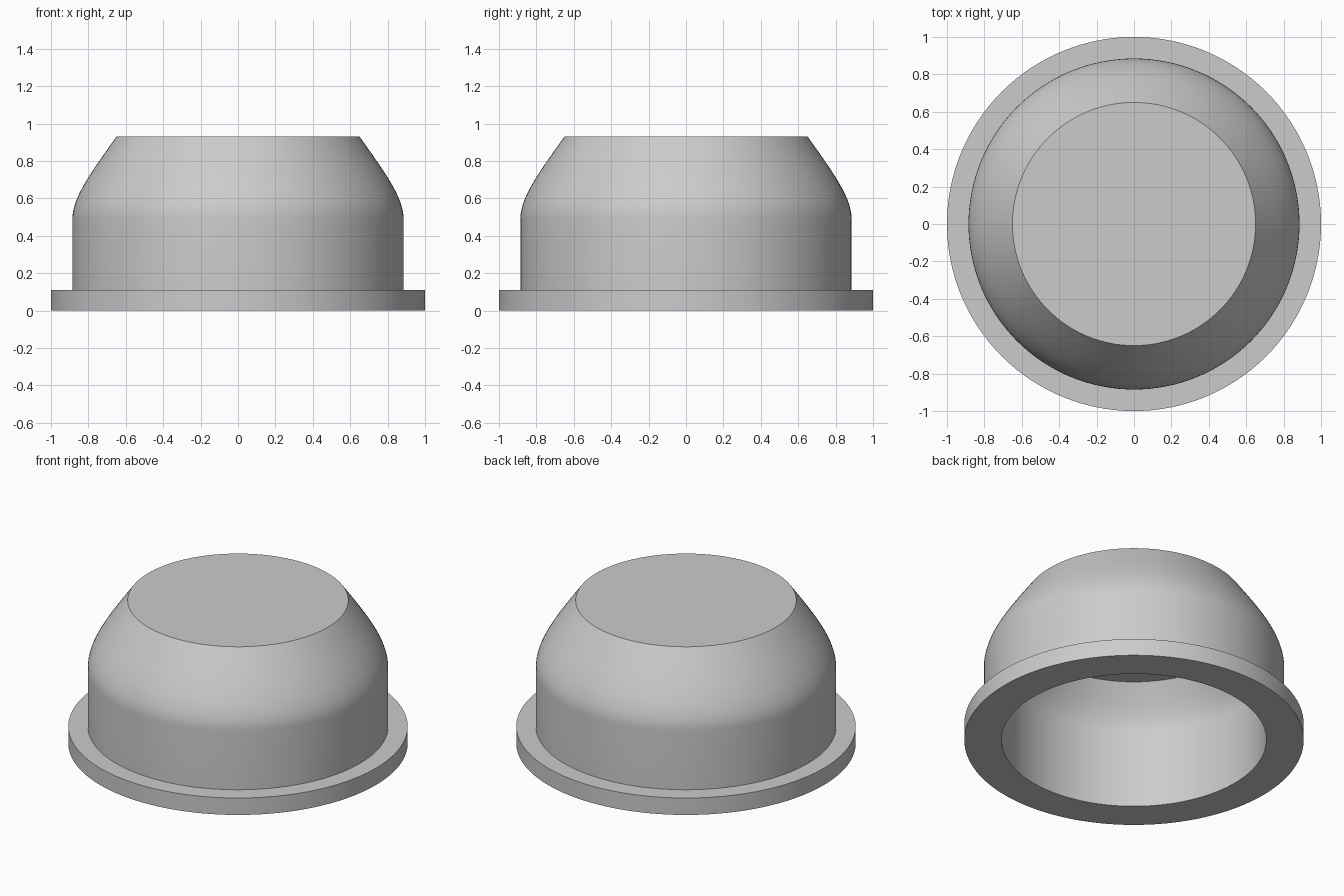
import bpy
import bmesh
import math
from mathutils import Vector
from mathutils.geometry import interpolate_bezier

SEGMENTS = 128

default = bpy.data.objects.get("Cube")
if default:
    bpy.data.objects.remove(default, do_unlink=True)

# Single plain grey material
grey = bpy.data.materials.new("light_grey")
grey.use_nodes = True
grey.diffuse_color = (0.6, 0.6, 0.6, 1)
grey.node_tree.nodes["Principled BSDF"].inputs["Base Color"].default_value = (0.6, 0.6, 0.6, 1)


def curve(*points):
    """Bezier arc through (radius, height) control points."""
    start, h1, h2, end = [Vector((r, 0, z)) for r, z in points]
    return [(p.x, p.z) for p in interpolate_bezier(start, h1, h2, end, 14)]


def lathe(name, profile):
    """Spin a (radius, height) profile around the vertical axis."""
    bm = bmesh.new()
    verts = [bm.verts.new((r, 0, z)) for r, z in profile]
    edges = [bm.edges.new(pair) for pair in zip(verts, verts[1:])]
    bmesh.ops.spin(bm, geom=verts + edges, cent=(0, 0, 0), axis=(0, 0, 1),
                   angle=math.tau, steps=SEGMENTS, use_duplicate=False)
    bmesh.ops.remove_doubles(bm, verts=bm.verts, dist=0.0001)
    bmesh.ops.recalc_face_normals(bm, faces=bm.faces)
    mesh = bpy.data.meshes.new(name)
    bm.to_mesh(mesh)
    bm.free()
    mesh.materials.append(grey)
    obj = bpy.data.objects.new(name, mesh)
    bpy.context.collection.objects.link(obj)
    bpy.ops.object.select_all(action="DESELECT")
    obj.select_set(True)
    bpy.context.view_layer.objects.active = obj
    bpy.ops.object.shade_smooth_by_angle(angle=math.radians(25))
    return obj


# Flange, outer wall, shoulder and flat top, then the hollow inside
outer = [(1, 0), (1, 0.11), (0.885, 0.11)]
outer += curve((0.885, 0.49), (0.885, 0.60), (0.80, 0.72), (0.65, 0.93))
inner = curve((0.78, 0.49), (0.78, 0.57), (0.73, 0.645), (0.645, 0.768))
top = [(0, 0.93), (0, 0.768)]
hollow = inner[::-1] + [(0.78, 0), (1, 0)]

# The two discs close the shell on the axis; top and ceiling are separate runs
lathe("flanged_cap", outer + top[:1] + top[1:] + hollow)
